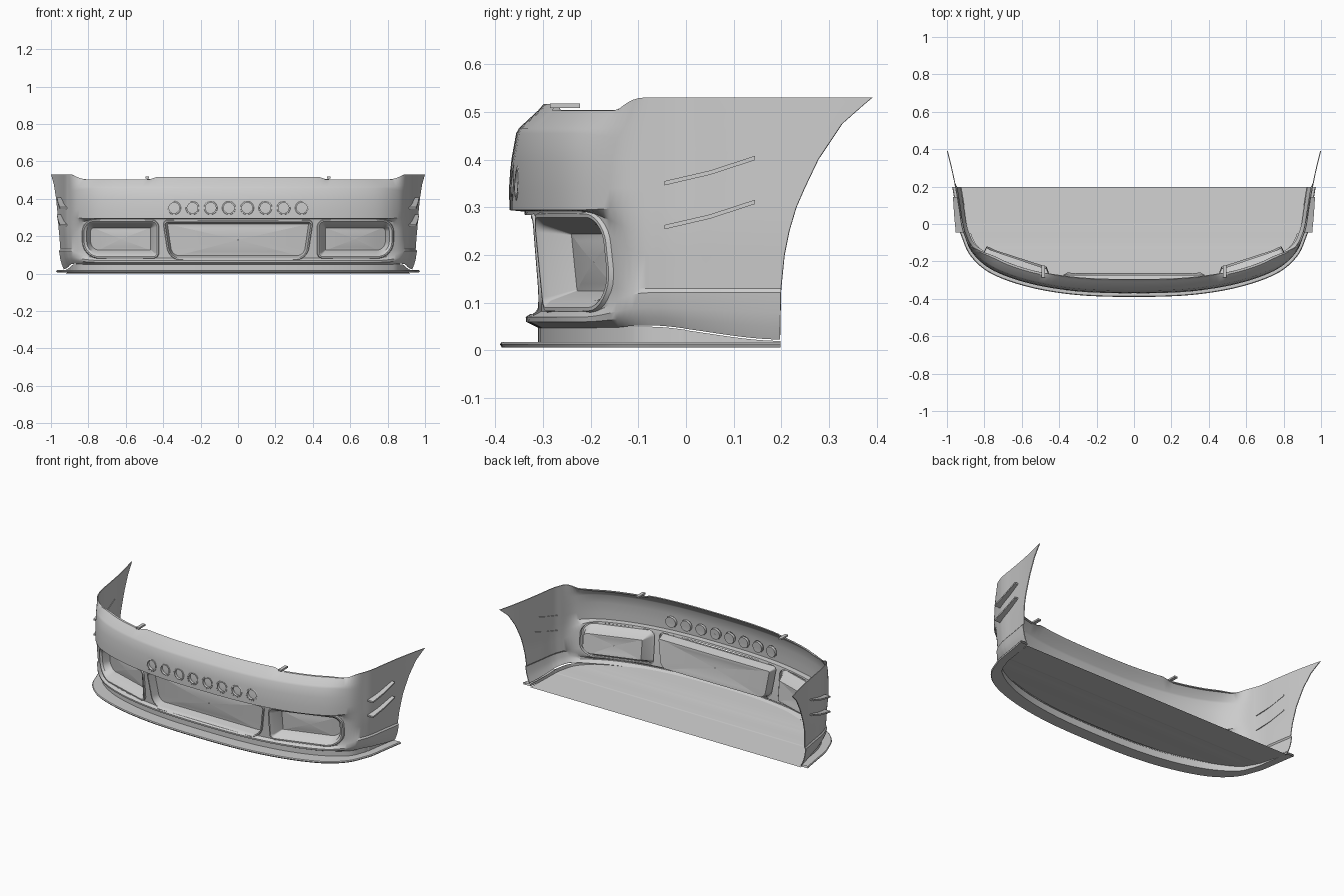
import bpy, bmesh, math
from mathutils import Vector
from mathutils.bvhtree import BVHTree

if "Cube" in bpy.data.objects:
    bpy.data.objects.remove(bpy.data.objects["Cube"])


def smooth(a, b, t):
    t = min(1, max(0, (t - a) / (b - a)))
    return t * t * (3 - 2 * t)


def interp(pts, t):
    for (a, fa), (b, fb) in zip(pts, pts[1:]):
        if t <= b:
            return fa + (fb - fa) * max(0, (t - a) / (b - a))
    return pts[-1][1]


def make(name, verts, faces, fix=False, angle=32):
    me = bpy.data.meshes.new(name)
    me.from_pydata([tuple(v) for v in verts], [], faces)
    if fix:
        bm = bmesh.new()
        bm.from_mesh(me)
        bmesh.ops.recalc_face_normals(bm, faces=bm.faces)
        bm.to_mesh(me)
        bm.free()
    ob = bpy.data.objects.new(name, me)
    bpy.context.collection.objects.link(ob)
    finish(ob, angle)
    return ob


def finish(ob, angle=32):
    bpy.ops.object.select_all(action='DESELECT')
    ob.select_set(True)
    bpy.context.view_layer.objects.active = ob
    bpy.ops.object.shade_smooth_by_angle(angle=math.radians(angle))


def skin(rows, closed=False):
    n = len(rows[0])
    faces = []
    for j in range(len(rows) - 1):
        for i in range(n if closed else n - 1):
            k = (i + 1) % n
            faces.append((j * n + i, j * n + k, (j + 1) * n + k, (j + 1) * n + i))
    return [p for r in rows for p in r], faces


# Plan outline of the bumper, right half, as a smooth curve
CTRL = [(-.3, -.36), (0, -.37), (.3, -.36), (.55, -.32), (.75, -.25), (.86, -.16),
        (.908, -.06), (.925, 0), (.937, .08), (.957, .2), (.978, .3), (1, .39), (1.02, .48)]
half = []
for k in range(1, len(CTRL) - 2):
    a, b, c, d = (Vector(p) for p in CTRL[k - 1:k + 3])
    steps = 7
    for i in range(steps + (k == len(CTRL) - 3)):
        t = i / steps
        p = .5 * (2 * b + (c - a) * t + (2 * a - 5 * b + 4 * c - d) * t * t
                  + (3 * b - a - 3 * c + d) * t ** 3)
        g = ((c - a) + 2 * (2 * a - 5 * b + 4 * c - d) * t
             + 3 * (3 * b - a - 3 * c + d) * t * t).normalized()
        half.append((p.x, p.y, g.y, -g.x))
half[0] = (0, -.37, 0, -1)
SIDE_X = [(y, x) for x, y, _, _ in half if y > -.1]


def row(offset, height, rear):
    """Points along the outline, moved inward by offset, cut at the rear limit."""
    pts = []
    for x, y, nx, ny in half:
        if y > 0:
            y *= rear / .39
            x = interp(SIDE_X, y)
        d = offset(x, y)
        px, py = x - nx * d, (y - ny * d if y < 0 else y)
        pts.append(Vector((px, py, height(x, y))))
    return [Vector((-p.x, p.y, p.z)) for p in pts[:0:-1]] + pts


# Bumper shell: front and side sections (inset, z) blended round the corner
FRONT = [(.065, .045), (.035, .06), (.034, .07), (.052, .082), (.048, .13), (.033, .28),
         (.031, .291), (0, .294), (0, .34), (.004, .40), (.014, .455), (.02, .466),
         (.06, .503), (.072, .517)]
SIDE = [(.025, .053), (.014, .07), (.006, .09), (0, .121), (.007, .13), (.003, .20),
        (0, .25), (0, .30), (0, .34), (0, .40), (0, .44), (0, .475), (0, .515), (0, .53)]
REAR = [(0, .195), (.17, .2), (.28, .222), (.39, .27), (.48, .33), (.53, .39)]


def front_weight(y):
    return 1 - smooth(-.25, -.08, y)


rows = []
for j, ((df, zf), (ds, zs)) in enumerate(zip(FRONT, SIDE)):
    def off(x, y):
        w = front_weight(y)
        return df * w + ds * (1 - w)

    def hgt(x, y):
        w = front_weight(y) if j < 11 else 1 - smooth(-.18, -.09, y)
        z = zf * w + zs * (1 - w)
        if j < 3 and y > -.1:
            z -= (.03, .02, .01)[j] * smooth(-.1, .2, y)
        if j == 13:
            z -= .013 * w * smooth(.44, .49, x)
        return z
    rows.append(row(off, hgt, interp(REAR, zs)))
shell = make("bumper_shell", *skin(rows))
bm = bmesh.new()
bm.from_mesh(shell.data)
tree = BVHTree.FromBMesh(bm)
bm.free()


def surf(x, z):
    hit = tree.ray_cast(Vector((x, -1, z)), Vector((0, 1, 0)))[0]
    return hit.y if hit else -.2


# Opening outlines in the front plane
def outline(x0, x1, z0, z1, radii, inset=0, taper=0, n=9):
    pts = []
    corners = [(x1, z1, -1, -1, 0), (x0, z1, 1, -1, 90), (x0, z0, 1, 1, 180), (x1, z0, -1, 1, 270)]
    mid = (x0 + x1) / 2
    for (cx, cz, sx, sz, a0), r in zip(corners, radii):
        q = max(r - inset, .003)
        cx += sx * (inset + q)
        cz += sz * (inset + q)
        for i in range(n):
            a = math.radians(a0 + 90 * i / (n - 1))
            x, z = cx + q * math.cos(a), cz + q * math.sin(a)
            pts.append((mid + (x - mid) * (1 - taper * (z1 - z) / (z1 - z0)), z))
    return pts


cut_v, cut_f = [], []


def opening(name, rect, radii, inset, depth, lip, taper=0, sign=1):
    def loop(ins, dy, scale=1.0):
        cx, cz = (rect[0] + rect[1]) / 2, (rect[2] + rect[3]) / 2
        out = []
        for x, z in outline(*rect, radii, ins, taper):
            x, z = sign * (cx + (x - cx) * scale), cz + (z - cz) * scale
            out.append(Vector((x, surf(x, z) + dy, z)))
        return out
    # raised rim and recessed wall
    walls = [loop(-.004, .002), loop(0, -lip), loop(.007, -lip), loop(inset * .5, .006), loop(inset, depth)]
    make(name + "_surround", *skin(walls, True), fix=True)
    # recessed panel
    make(name + "_panel", *skin([loop(inset, depth, s) for s in (1, .75, .5, .25, .01)], True), fix=True)
    # cutter prism
    ring = [(sign * x, z) for x, z in outline(*rect, radii, 0, taper)]
    n, b = len(ring), len(cut_v)
    cut_v.extend([(x, -.6, z) for x, z in ring] + [(x, .05, z) for x, z in ring])
    cut_f.extend([[b + i for i in range(n)], [b + n + i for i in range(n)][::-1]])
    cut_f.extend([(b + i, b + n + i, b + n + (i + 1) % n, b + (i + 1) % n) for i in range(n)])


opening("centre_grille", (-.40, .40, .076, .284), (.025, .025, .06, .06), .02, .045, .006, taper=.08)
for s, side in ((1, "right"), (-1, "left")):
    opening(side + "_intake", (.425, .83, .083, .286), (.06, .04, .03, .09), .042, .06, .008, sign=s)
for i in range(8):
    x = (i - 3.5) * .0975
    opening("vent_hole_%d" % (i + 1), (x - .035, x + .035, .316, .386), (.035,) * 4, .003, .02, .001)

# Give the shell thickness and cut the openings
cutter = make("opening_cutter", cut_v, cut_f, fix=True)
cutter.hide_render = True
sol = shell.modifiers.new("thickness", 'SOLIDIFY')
sol.thickness, sol.offset = .005, -1
cut = shell.modifiers.new("openings", 'BOOLEAN')
cut.object, cut.operation, cut.solver = cutter, 'DIFFERENCE', 'EXACT'
dg = bpy.context.evaluated_depsgraph_get()
shell.data = bpy.data.meshes.new_from_object(shell.evaluated_get(dg))
shell.modifiers.clear()
bpy.data.objects.remove(cutter)
finish(shell)


# Splitter lip around the bottom
def inner(x, y):
    w = front_weight(y)
    return .06 * w + .035 * (1 - w)


def edge(d):
    return lambda x, y: d - .004 * front_weight(y)


lip = [row(inner, lambda x, y: .006, .198), row(edge(-.012), lambda x, y: .006, .198),
       row(edge(-.016), lambda x, y: .013, .198), row(edge(-.012), lambda x, y: .018, .198),
       row(inner, lambda x, y: .018, .198)]
make("splitter_lip", *skin(lip), fix=True)

# Wall between splitter and shell
floor_z = lambda x, y: .1 * (.198 - y)
wall = [row(inner, lambda x, y: .006, .198),
        row(inner, lambda x, y: max(.02, .05 - .03 * smooth(-.1, .2, y)), .198)]
make("lower_wall", *skin(wall))

# Sloping floor plate
line = row(inner, floor_z, .198)
n = len(line)
make("floor_plate", line, [(i, i + 1, n - 2 - i, n - 1 - i) for i in range(n // 2 - 1)]
     + [(n // 2 - 1, n // 2, n // 2 + 1)], fix=True)

# Side fins, two per side, and top mounting tabs
for s, side in ((1, "right"), (-1, "left")):
    for k, z0 in enumerate((.258, .35)):
        secs = []
        for y, xi, xo, dz in ((-.045, .905, .953, 0), (.05, .925, .962, .022), (.145, .94, .968, .053)):
            z = z0 + dz - .004
            secs.append([(s * xi, y, z), (s * xo, y, z), (s * xo, y, z + .009), (s * xi, y, z + .009)])
        v, f = skin(secs, True)
        make("%s_fin_%d" % (side, k + 1), v, f + [(0, 1, 2, 3), (8, 9, 10, 11)], fix=True)
    v = [(s * x, y, z) for x in (.475, .495) for y in (-.285, -.222) for z in (.508, .518)]
    f = [(0, 1, 3, 2), (4, 6, 7, 5), (0, 4, 5, 1), (2, 3, 7, 6), (0, 2, 6, 4), (1, 5, 7, 3)]
    make(side + "_mount_tab", v, f, fix=True)
